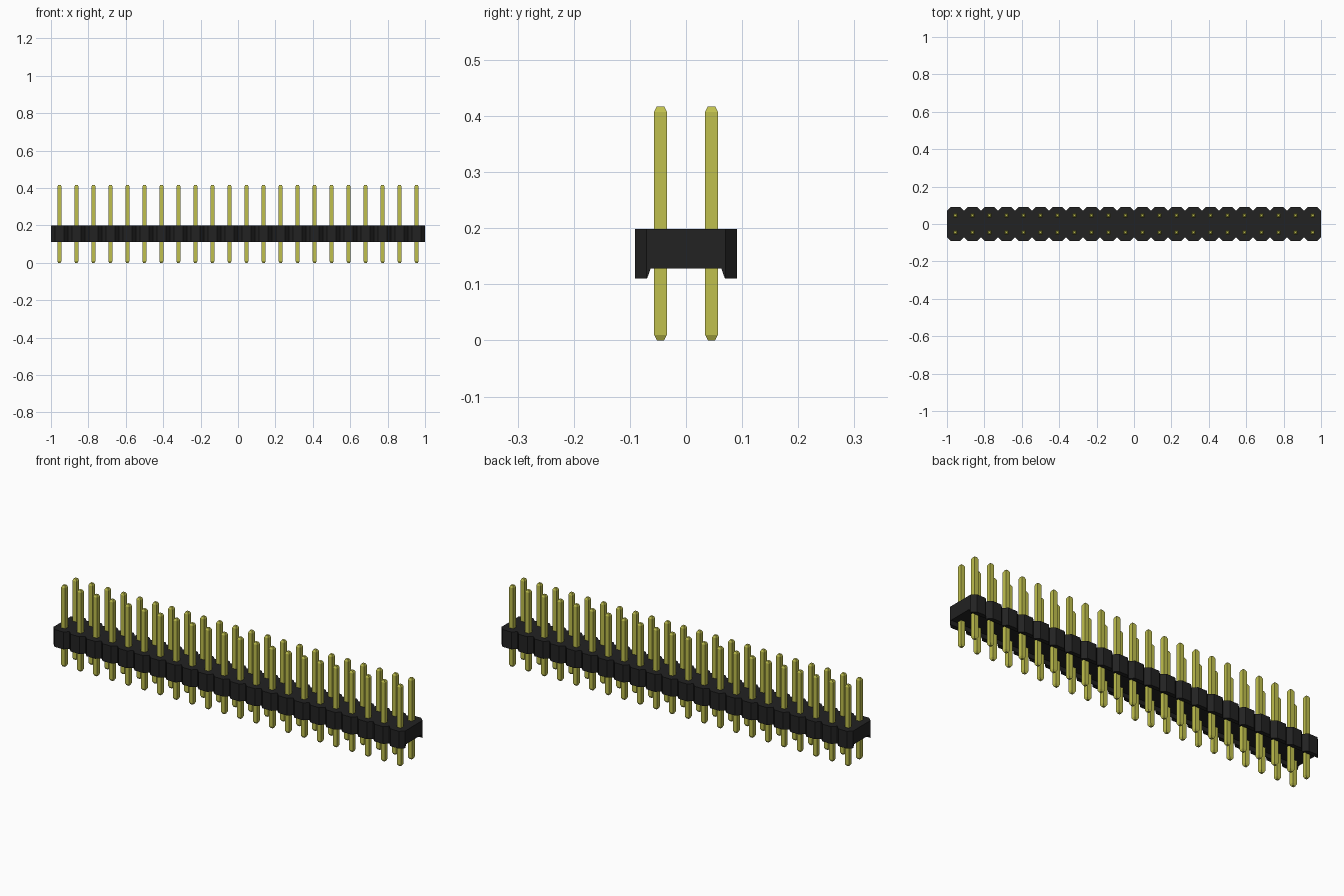
import bpy, bmesh

if "Cube" in bpy.data.objects:
    bpy.data.objects.remove(bpy.data.objects["Cube"])

COLUMNS = 22
PITCH = 2 / COLUMNS


def material(name, rgb, roughness):
    mat = bpy.data.materials.new(name)
    mat.use_nodes = True
    mat.diffuse_color = (*rgb, 1)
    bsdf = mat.node_tree.nodes["Principled BSDF"]
    bsdf.inputs["Base Color"].default_value = (*rgb, 1)
    bsdf.inputs["Roughness"].default_value = roughness
    return mat


def loft(bm, sections):
    """Skin matching closed sections and cap both ends."""
    rings = [[bm.verts.new(p) for p in section] for section in sections]
    for a, b in zip(rings, rings[1:]):
        for i in range(len(a)):
            j = (i + 1) % len(a)
            bm.faces.new((a[i], a[j], b[j], b[i]))
    bm.faces.new(rings[0][::-1])
    bm.faces.new(rings[-1])


def finish(bm, name, mat):
    bmesh.ops.recalc_face_normals(bm, faces=bm.faces)
    mesh = bpy.data.meshes.new(name)
    bm.to_mesh(mesh)
    bm.free()
    mesh.materials.append(mat)
    obj = bpy.data.objects.new(name, mesh)
    bpy.context.collection.objects.link(obj)
    return obj


black = material("black plastic", (0.016, 0.016, 0.016), 0.6)
gold = material("yellow metal", (0.53, 0.53, 0.075), 0.5)

# Housing: scalloped sides with a sloped channel along the underside
TOP, BOTTOM, CHANNEL = 0.199, 0.11, 0.128
NOTCH, SIDE, CHAMFER = 0.07, 0.0909, 0.021


def housing_section(x, half):
    profile = [(half, TOP), (half, BOTTOM), (0.0695, BOTTOM), (0.063, CHANNEL)]
    mirrored = [(-y, z) for y, z in reversed(profile)]
    return [(x, y, z) for y, z in profile + mirrored]


bm = bmesh.new()
sections = [housing_section(-1, NOTCH)]
for i in range(COLUMNS):
    start, end = -1 + i * PITCH, -1 + (i + 1) * PITCH
    sections += [housing_section(start + CHAMFER, SIDE),
                 housing_section(end - CHAMFER, SIDE),
                 housing_section(end, NOTCH)]
loft(bm, sections)
finish(bm, "housing", black)

# Pins: square posts with tapered tips, two rows
HEIGHT, TAPER, HALF, TIP = 0.417, 0.01, 0.0115, 0.0065


def pin_section(x, y, z, half):
    return [(x + sx * half, y + sy * half, z)
            for sx, sy in ((-1, -1), (1, -1), (1, 1), (-1, 1))]


for row, side in (("front", -1), ("back", 1)):
    bm = bmesh.new()
    for i in range(COLUMNS):
        x, y = -1 + (i + 0.5) * PITCH, side * PITCH / 2
        loft(bm, [pin_section(x, y, z, half) for z, half in
                  ((0, TIP), (TAPER, HALF), (HEIGHT - TAPER, HALF), (HEIGHT, TIP))])
    finish(bm, row + "_row_pins", gold)
